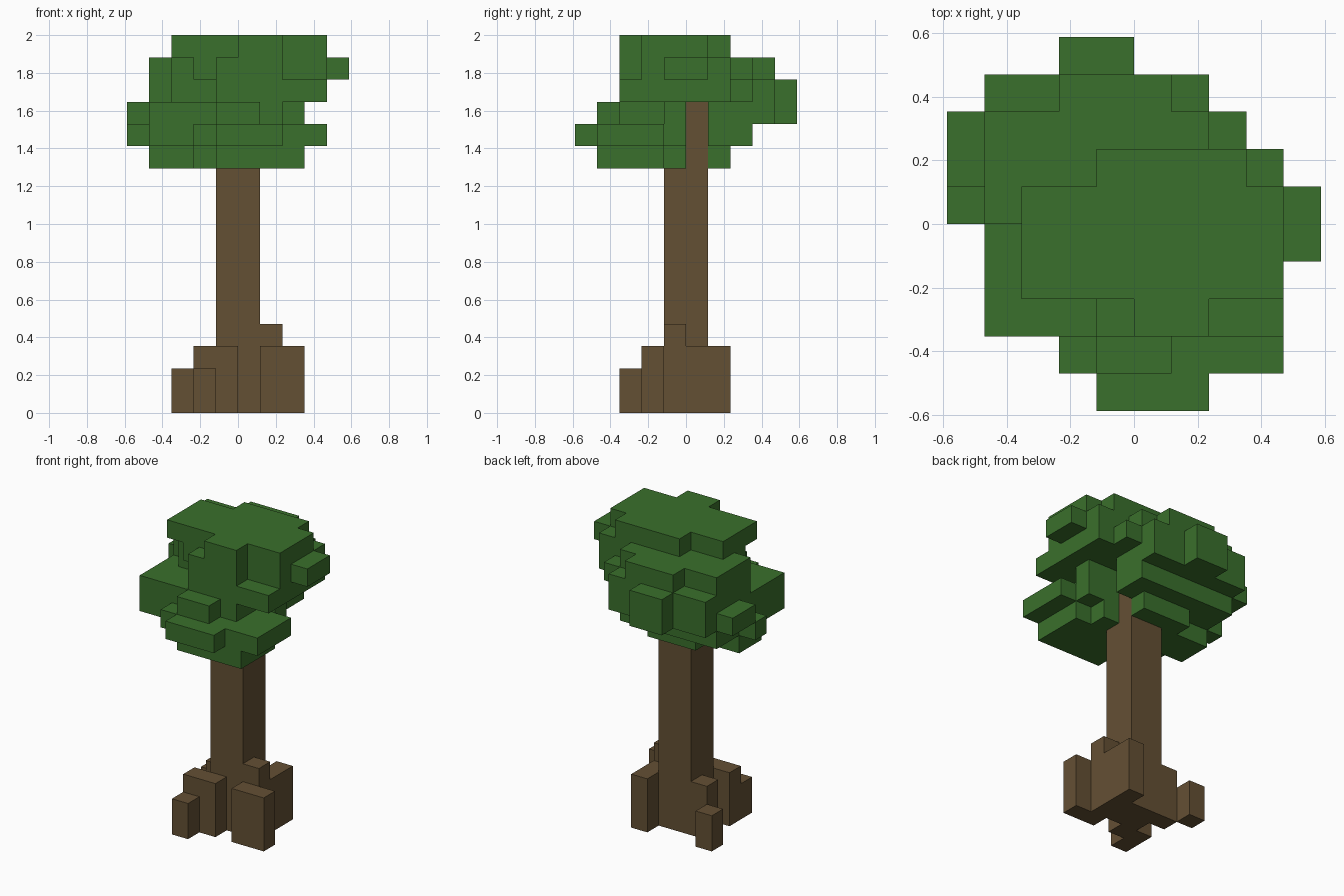
import bpy
import bmesh
from math import radians
from mathutils import Vector

start_cube = bpy.data.objects.get("Cube")
if start_cube:
    bpy.data.objects.remove(start_cube, do_unlink=True)

UNIT = 2 / 17  # edge of one block


def make_material(name, rgb):
    mat = bpy.data.materials.new(name)
    mat.use_nodes = True
    colour = (*rgb, 1)
    mat.diffuse_color = colour
    shader = mat.node_tree.nodes["Principled BSDF"]
    shader.inputs["Base Color"].default_value = colour
    shader.inputs["Roughness"].default_value = 1
    return mat


def fill(x0, x1, y0, y1, z0, z1):
    """All block cells inside a box given in block units."""
    return {(x, y, z) for x in range(x0, x1)
            for y in range(y0, y1) for z in range(z0, z1)}


def build_blocks(name, cells, mat):
    """Skin a set of cells with flat outer faces and merge coplanar ones."""
    bm = bmesh.new()
    verts = {}

    def vert(p):
        key = tuple(round(c) for c in p)
        if key not in verts:
            verts[key] = bm.verts.new(Vector(key) * UNIT)
        return verts[key]

    for cell in sorted(cells):
        for axis in range(3):
            for side in (0, 1):
                step = Vector((0, 0, 0))
                step[axis] = 1 if side else -1
                if tuple(int(c) for c in Vector(cell) + step) in cells:
                    continue
                u, v = Vector((0, 0, 0)), Vector((0, 0, 0))
                u[(axis + 1) % 3] = 1
                v[(axis + 2) % 3] = 1
                corner = Vector(cell)
                corner[axis] += side
                loop = [corner, corner + u, corner + u + v, corner + v]
                if not side:
                    loop.reverse()
                bm.faces.new([vert(p) for p in loop])
    bmesh.ops.dissolve_limit(bm, angle_limit=radians(1),
                             verts=bm.verts, edges=bm.edges)
    mesh = bpy.data.meshes.new(name)
    bm.to_mesh(mesh)
    bm.free()
    mesh.materials.append(mat)
    obj = bpy.data.objects.new(name, mesh)
    bpy.context.collection.objects.link(obj)
    return obj


bark = make_material("bark brown", (0.127, 0.080, 0.034))
leaf = make_material("leaf green", (0.042, 0.162, 0.025))

# Trunk with its root blocks: x range, y range, height
trunk = fill(-1, 1, -1, 1, 0, 14)
wood = set(trunk)
roots = [
    (-2, 0, -2, -1, 3),
    (-2, -1, -3, -2, 2),
    (1, 3, -2, -1, 3),
    (1, 2, -1, 0, 4),
    (1, 2, 0, 2, 3),
    (-2, -1, 0, 1, 3),
    (-3, -2, 1, 2, 2),
]
for x0, x1, y0, y1, height in roots:
    wood |= fill(x0, x1, y0, y1, 0, height)
build_blocks("trunk_and_roots", wood, bark)

# Canopy: one list of x and y ranges for each layer, from the bottom up
bottom = [(-1, 3, -4, -1), (-2, -1, -2, -1), (-4, -1, -1, 1),
          (-1, 2, -1, 0), (-2, 1, 1, 2)]
lower = [(-2, 4, -4, -1), (-1, 2, -5, -4), (-4, -2, -3, 3), (-2, 3, -1, 0),
         (-5, -4, 0, 1), (-2, 1, 0, 1), (-2, 2, 1, 3)]
middle = [(-4, 2, -3, -1), (-1, 1, -4, -3), (-4, 3, -1, 0), (-4, 1, 0, 1),
          (-4, 2, 1, 4), (-2, 0, 4, 5), (-5, -4, 1, 3)]
upper = [(-1, 4, -3, 2), (-3, -1, -1, 3), (-4, -3, 0, 4), (-3, 2, 2, 4),
         (2, 3, 2, 3), (-2, 0, 4, 5)]
shoulder = [(-1, 2, -3, -2), (-2, 4, -2, 2), (-3, -2, -1, 0),
            (-4, 2, 0, 3), (-2, 1, 3, 4), (4, 5, -1, 1)]
crown = [(-3, 4, -2, 1), (-1, 3, 1, 2), (0, 2, -3, -2)]

foliage = set()
layers = (bottom, lower, middle, upper, shoulder, crown)
for level, boxes in enumerate(layers, start=11):
    for box in boxes:
        foliage |= fill(*box, level, level + 1)
build_blocks("canopy", foliage - trunk, leaf)
